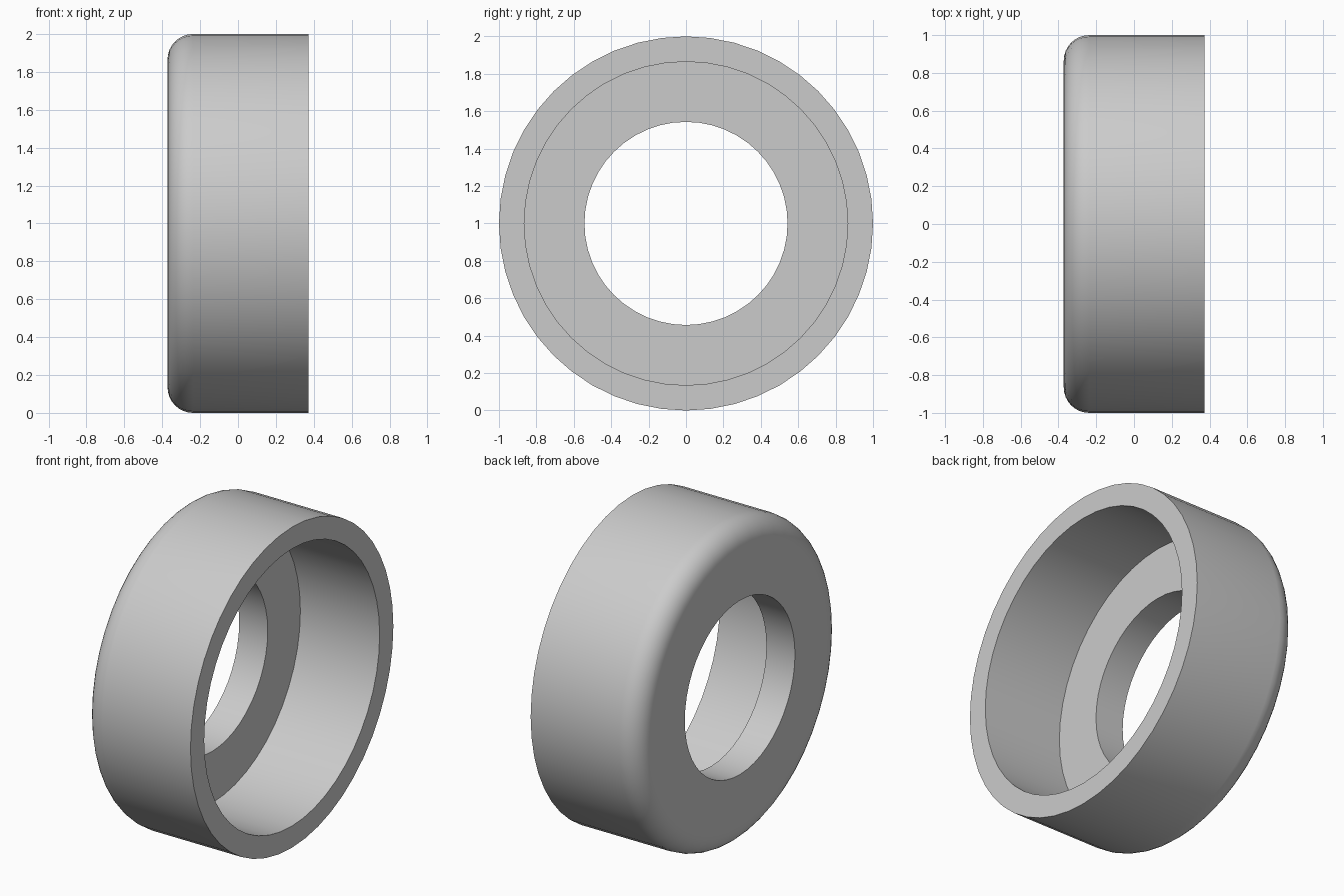
import bpy
import bmesh
from math import radians, sin, cos, pi
from mathutils import Matrix, Vector

if "Cube" in bpy.data.objects:
    bpy.data.objects.remove(bpy.data.objects["Cube"], do_unlink=True)

SEGMENTS = 48
HALF_WIDTH = 0.372
OUTER, INNER, BORE = 1.0, 0.865, 0.543
FLOOR_X = -0.175
FILLET = 0.135

# Plain grey material
grey = bpy.data.materials.new("plain_grey")
grey.use_nodes = True
colour = (0.6, 0.6, 0.6, 1)
grey.diffuse_color = colour
grey.node_tree.nodes["Principled BSDF"].inputs["Base Color"].default_value = colour

# Cup section as (x, radius), with a rounded outer corner at the closed end
profile = [(-HALF_WIDTH, BORE), (FLOOR_X, BORE), (FLOOR_X, INNER),
           (HALF_WIDTH, INNER), (HALF_WIDTH, OUTER)]
steps = 8
for i in range(steps + 1):
    a = pi / 2 * i / steps
    profile.append((-HALF_WIDTH + FILLET - FILLET * sin(a),
                    OUTER - FILLET + FILLET * cos(a)))

# Revolve the section around the x axis
bm = bmesh.new()
ring = [bm.verts.new((x, 0, r)) for x, r in profile]
edges = [bm.edges.new((ring[i], ring[(i + 1) % len(ring)])) for i in range(len(ring))]
bmesh.ops.spin(bm, geom=ring + edges, cent=(0, 0, 0), axis=(1, 0, 0),
               angle=2 * pi, steps=SEGMENTS, use_merge=True)
bmesh.ops.remove_doubles(bm, verts=bm.verts, dist=0.0001)
bmesh.ops.recalc_face_normals(bm, faces=bm.faces)
bmesh.ops.transform(bm, matrix=Matrix.Translation(Vector((0, 0, OUTER))), verts=bm.verts)

mesh = bpy.data.meshes.new("flanged_cup")
bm.to_mesh(mesh)
bm.free()
mesh.materials.append(grey)
cup = bpy.data.objects.new("flanged_cup", mesh)
bpy.context.collection.objects.link(cup)

# Smooth walls and rounded corner, sharp rims
bpy.context.view_layer.objects.active = cup
cup.select_set(True)
bpy.ops.object.shade_smooth_by_angle(angle=radians(30))
